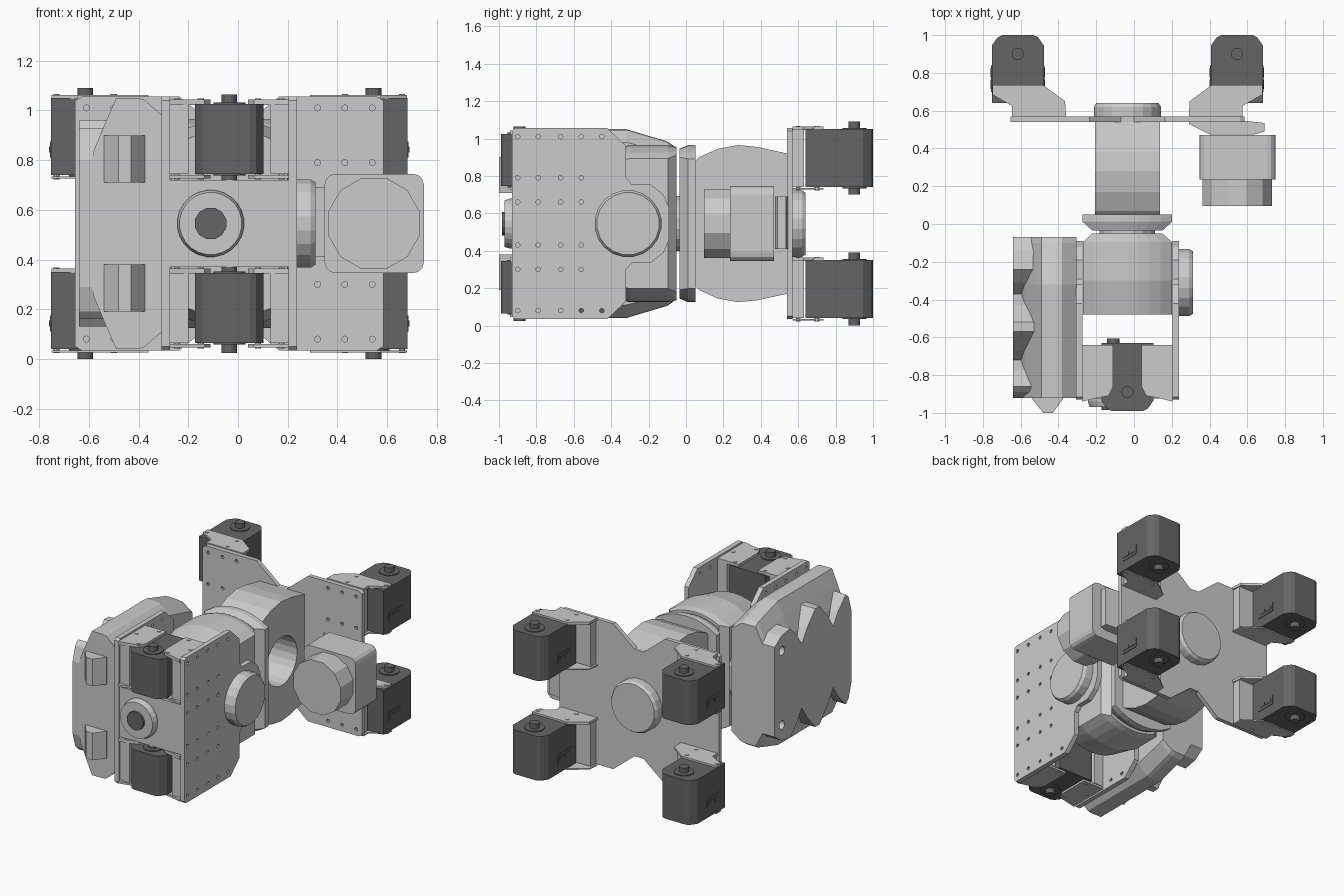
import bpy, bmesh
from math import cos, sin, pi
from mathutils import Vector

if "Cube" in bpy.data.objects:
    bpy.data.objects.remove(bpy.data.objects["Cube"])

CX, CZ = -0.035, 0.545          # symmetry axes of the mechanism
dark = bpy.data.materials.new("dark_plastic")
dark.diffuse_color = (0.13, 0.13, 0.13, 1)
dark.use_nodes = True
dark.node_tree.nodes["Principled BSDF"].inputs["Base Color"].default_value = dark.diffuse_color
MAP = {'x': lambda u, v, h: (h, u, v), 'y': lambda u, v, h: (u, h, v), 'z': lambda u, v, h: (u, v, h)}


def finish(name, bm, mat=None):
    bmesh.ops.recalc_face_normals(bm, faces=bm.faces)
    me = bpy.data.meshes.new(name)
    bm.to_mesh(me)
    bm.free()
    ob = bpy.data.objects.new(name, me)
    bpy.context.collection.objects.link(ob)
    if mat:
        me.materials.append(mat)
    return ob


def circle(u, v, r, n=10):
    return [(u + r * cos(2 * pi * (i + .5) / n), v + r * sin(2 * pi * (i + .5) / n)) for i in range(n)]


def prism(name, axis, pts, a, b, holes=(), mat=None):
    """Extrude a 2D outline (with optional holes) along an axis from a to b."""
    bm = bmesh.new()
    edges = []
    for loop in [pts, *holes]:
        vs = [bm.verts.new(MAP[axis](u, v, a)) for u, v in loop]
        if holes:
            edges += [bm.edges.new((vs[i - 1], vs[i])) for i in range(len(vs))]
        else:
            bm.faces.new(vs)
    if holes:
        bmesh.ops.triangle_fill(bm, edges=edges, use_beauty=True, normal=MAP[axis](0, 0, 1))
    ext = bmesh.ops.extrude_face_region(bm, geom=bm.faces[:])
    move = Vector(MAP[axis](0, 0, b - a))
    bmesh.ops.translate(bm, vec=move, verts=[g for g in ext["geom"] if isinstance(g, bmesh.types.BMVert)])
    return finish(name, bm, mat)


def loft(name, rings):
    bm = bmesh.new()
    rows = [[bm.verts.new(p) for p in r] for r in rings]
    n = len(rows[0])
    for r0, r1 in zip(rows, rows[1:]):
        for i in range(n):
            bm.faces.new((r0[i - 1], r0[i], r1[i], r1[i - 1]))
    bm.faces.new(rows[0])
    bm.faces.new(rows[-1])
    return finish(name, bm)


def box(name, x0, x1, y0, y1, z0, z1, mat=None):
    return prism(name, 'z', [(x0, y0), (x1, y0), (x1, y1), (x0, y1)], z0, z1, mat=mat)


def disc(name, axis, u, v, r, a, b, n=20, bevel=.02):
    """Cap with a slightly tapered outer end at b."""
    m = b - bevel * (1 if b > a else -1)
    return loft(name, [[MAP[axis](p, q, h) for p, q in circle(u, v, rr, n)]
                       for rr, h in ((r, a), (r, m), (r * .93, b))])


def mirror_z(pts):
    return pts + [(u, 2 * CZ - v) for u, v in reversed(pts)]


def motor(name, x, tip, sy, zc, half):
    """Servo with rounded outer end, pivot rings and shaft stubs."""
    w = .1375
    pts = [(-w, -.36), (w, -.36), (w, -.055), (w - .03, -.012), (w - .055, 0),
           (-w + .055, 0), (-w + .03, -.012), (-w, -.055)]
    prism(name, 'z', [(x + a, tip + sy * b) for a, b in pts], zc - half, zc + half, mat=dark)
    py = tip - sy * .1
    prism(name + "_ring", 'z', circle(x, py, .065, 20), zc - half - .006, zc + half + .006, mat=dark)
    prism(name + "_shaft", 'z', circle(x, py, .032, 16), zc - half - .04, zc + half + .04, mat=dark)


# Rear mounting plate with V notches and screw holes
top = [(-.62, 1.04), (-.595, 1.055), (-.20, 1.055), (-.035, .92), (.035, .92), (.20, 1.055), (.595, 1.055), (.62, 1.04)]
outline = mirror_z([(CX + u, v) for u, v in top])
holes = [circle(CX + s * u, z, .012) for s in (-1, 1) for u in (.355, .465, .575) for z in (.08, .30, .79, 1.01)]
prism("rear_plate", 'y', outline, .54, .57, holes)
disc("rear_pivot_cap", 'y', CX, CZ, .18, .57, .64)

# Rear servos with their brackets
for s, side in ((-1, "left"), (1, "right")):
    for zc, lvl in ((.895, "upper"), (.195, "lower")):
        tag = f"{side}_{lvl}"
        X = lambda u: CX + s * u
        motor("rear_servo_" + tag, X(.58), 1.0, 1, zc, .155)
        flange = [(.715, .735), (.715, .685), (.61, .625), (.61, .57), (.325, .57), (.33, .65), (.445, .735)]
        for d in (-1, 1):
            z = zc + d * .155
            prism("rear_bracket_flange_" + tag, 'z', [(X(u), y) for u, y in flange], z - .005, z + d * .013)
            for u, y in ((.695, .7), (.465, .7), (.465, .6)):
                prism("bracket_screw_" + tag, 'z', circle(X(u), y, .013), z, z + d * .017)
        a, b = sorted((X(.335), X(.6)))
        box("rear_bracket_base_" + tag, a, b, .565, .63, zc - .155, zc + .155)
        # connector sockets on the servo sides
        for e in (-1, 1):
            xf = X(.58) + e * .1375
            box("socket_frame_" + tag, xf - .004, xf + .004, .70, .84, zc - .085, zc - .02, dark)
            for y in (.715, .775):
                box("socket_" + tag, xf - .007, xf + .007, y, y + .05, zc - .065, zc - .04, dark)

# Neck: barrel-shaped block with a round opening, and its swivel flange
neck = mirror_z([(.04, .87), (.07, .90), (.17, .945), (.28, .965), (.38, .955), (.54, .92)])
prism("neck_block", 'x', neck, -.207, .137, [circle(.29, CZ, .17, 24)])


def swivel_ring(y, w, r=.42, n=8):
    arc = [(-w + 2 * w * i / n, (r * r - (-w + 2 * w * i / n) ** 2) ** .5) for i in range(n + 1)]
    return [(CX + u, y, CZ + v) for u, v in arc] + [(CX + u, y, CZ - v) for u, v in reversed(arc)]


loft("neck_flange", [swivel_ring(-.035, .185, .40), swivel_ring(.012, .237), swivel_ring(.05, .237)])
loft("front_swivel_block", [swivel_ring(-.05, .185, .41), swivel_ring(-.095, .235),
                            swivel_ring(-.30, .235), swivel_ring(-.48, .235, .38)])
prism("swivel_axle", 'y', circle(CX, CZ, .15, 16), -.06, -.03)

# Side plates of the front body
side = mirror_z([(-.93, 1.04), (-.915, 1.055), (-.42, 1.055), (-.32, .96), (-.32, .79), (-.29, .755),
                 (-.19, .755), (-.12, .70), (-.09, .63)])
holes = [circle(y, z, .012) for z in (.08, .30, .43, .66, .79, 1.01) for y in (-.90, -.79, -.67, -.56)]
holes += [circle(-.45, z, .012) for z in (.08, 1.01)]
prism("right_side_plate", 'x', side, .203, .237, holes)
prism("left_side_plate", 'x', side, -.307, -.273, holes)
disc("right_pivot_cap", 'x', -.31, CZ, .18, .237, .312)

# Front servos held between the side plates
for zc, lvl in ((.885, "upper"), (.205, "lower")):
    motor("front_servo_" + lvl, CX, -.99, -1, zc, .14)
    for s in (-1, 1):
        X = lambda u: CX + s * u
        for d in (-1, 1):
            z = zc + d * .14
            prism("front_bracket_flange_" + lvl, 'z',
                  [(X(.075), -.64), (X(.24), -.64), (X(.24), -.94), (X(.16), -.92), (X(.10), -.91), (X(.075), -.86)],
                  z - .004, z + d * .018)
            for u, y in ((.115, -.665), (.115, -.89), (.21, -.775)):
                prism("front_bracket_screw_" + lvl, 'z', circle(X(u), y, .013), z, z + d * .022)
        a, b = sorted((X(.165), X(.24)))
        box("front_bracket_base_" + lvl, a, b, -.92, -.64, zc - .14, zc + .14)

# Central front unit with round hub
box("front_centre_block", -.275, .205, -.925, -.64, .37, .72)
disc("front_hub", 'y', -.11, CZ, .135, -.92, -.97, 24, .03)
prism("front_hub_shaft", 'y', circle(-.11, CZ, .065, 12), -.985, -.93, mat=dark)
prism("front_hub_rear_shaft", 'y', circle(-.11, CZ, .035, 12), -.64, -.605, mat=dark)

# Left armour: curved shell with tapered rear end
prof = [(-.305, .98), (-.38, 1.045), (-.41, 1.05), (-.49, 1.05), (-.53, .96), (-.58, .84), (-.615, .69), (-.63, .60)]
prof = mirror_z(prof)
loft("armour_shell", [[(x, y, CZ + (z - CZ) * k) for x, z in prof]
                      for y, k in ((-.92, 1), (-.32, 1), (-.10, .87), (-.07, .83))])
# Outer armour panel with fang-shaped notches
panel = mirror_z([(-.92, .80), (-.89, .90), (-.86, .93), (-.77, .84), (-.72, .76), (-.67, .84), (-.57, .96), (-.52, .96),
                  (-.43, .86), (-.37, .77), (-.31, .86), (-.24, .93), (-.14, .91), (-.07, .86)])
prism("armour_panel", 'x', panel, -.64, -.53, [circle(-.15, CZ + d * .26, .03, 12) for d in (-1, 1)])
# Wedge teeth on the front of the armour
for z0, z1 in ((.71, .90), (.19, .38)):
    prism("armour_tooth", 'z', [(-.54, -.90), (-.54, -.925), (-.48, -1.0), (-.43, -1.0), (-.375, -.925), (-.375, -.90)], z0, z1)

# Right-hand sensor unit: mount, rounded housing and lens barrel
prism("sensor_mount", 'z', [(.29, .55), (.29, .53), (.40, .475), (.64, .475), (.69, .49), (.69, .535), (.55, .55)], .41, .69)
r, c = .045, .155
corners = [(.545 + sx * c, CZ + sz * c, a) for sx, sz, a in ((1, 1, 0), (-1, 1, 90), (-1, -1, 180), (1, -1, 270))]
sq = [(u + r * cos((a + t) * pi / 180), v + r * sin((a + t) * pi / 180)) for u, v, a in corners for t in (0, 30, 60, 90)]
prism("sensor_housing", 'y', [(u + .003, v) for u, v in sq], .235, .47)
prism("sensor_lens", 'y', circle(.547, CZ, .19, 12), .095, .24)
